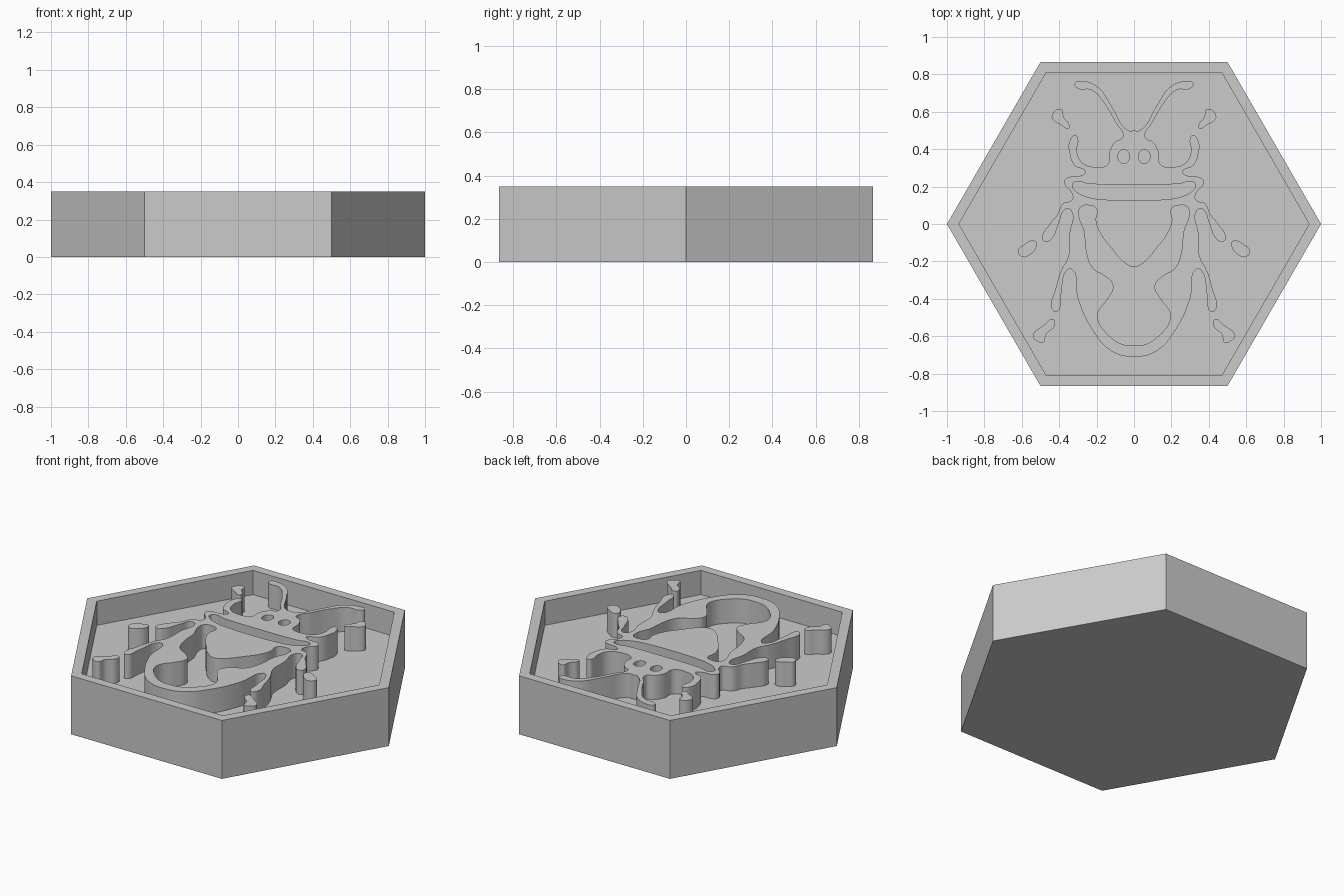
import bpy, bmesh
from math import cos, sin, tau, radians
from mathutils import Vector

HEIGHT = .35      # rim height, also the top of the relief
FLOOR = .205      # tray floor
RIM = .055        # rim width
SINK = .01        # how far the relief runs into the floor

default_cube = bpy.data.objects.get("Cube")
if default_cube:
    bpy.data.objects.remove(default_cube)

# One plain grey for everything
grey = bpy.data.materials.new("plain_grey")
grey.use_nodes = True
colour = (.6, .6, .6, 1)
grey.diffuse_color = colour
grey.node_tree.nodes["Principled BSDF"].inputs["Base Color"].default_value = colour


def add_object(name, mesh):
    mesh.materials.clear()
    mesh.materials.append(grey)
    obj = bpy.data.objects.new(name, mesh)
    bpy.context.collection.objects.link(obj)
    return obj


def mirrored(half):
    """Close a half outline that starts and ends on the centre line."""
    return half + [(-x, y) for x, y in reversed(half[1:-1])]


def flipped(points):
    return [(-x, y) for x, y in points]


def raised_shape(name, outlines):
    """Fill smooth closed outlines (inner ones become holes) and extrude them."""
    curve = bpy.data.curves.new(name, 'CURVE')
    curve.dimensions = '2D'
    curve.fill_mode = 'BOTH'
    curve.resolution_u = 5
    curve.extrude = (HEIGHT - FLOOR + SINK) / 2
    for outline in outlines:
        spline = curve.splines.new('BEZIER')
        spline.bezier_points.add(len(outline) - 1)
        spline.use_cyclic_u = True
        for point, (x, y) in zip(spline.bezier_points, outline):
            point.co = (x, y, 0)
            point.handle_left_type = point.handle_right_type = 'AUTO'
    helper = bpy.data.objects.new(name + "_curve", curve)
    bpy.context.collection.objects.link(helper)
    graph = bpy.context.evaluated_depsgraph_get()
    mesh = bpy.data.meshes.new_from_object(helper.evaluated_get(graph))
    bpy.data.objects.remove(helper)

    # Weld caps to walls so the solid is closed
    bm = bmesh.new()
    bm.from_mesh(mesh)
    bmesh.ops.remove_doubles(bm, verts=bm.verts, dist=.0005)
    bmesh.ops.recalc_face_normals(bm, faces=bm.faces)
    bm.to_mesh(mesh)
    bm.free()
    obj = add_object(name, mesh)
    obj.location.z = (HEIGHT + FLOOR - SINK) / 2
    bpy.ops.object.select_all(action='DESELECT')
    obj.select_set(True)
    bpy.context.view_layer.objects.active = obj
    bpy.ops.object.shade_smooth_by_angle(angle=radians(40))
    return obj


# Hexagonal tray: prism, inset rim, sunken floor
bm = bmesh.new()
base = bm.faces.new([bm.verts.new((cos(tau * i / 6), sin(tau * i / 6), 0)) for i in range(6)])
prism = bmesh.ops.extrude_face_region(bm, geom=[base], use_keep_orig=True)
top = next(g for g in prism["geom"] if isinstance(g, bmesh.types.BMFace))
bmesh.ops.translate(bm, verts=top.verts, vec=Vector((0, 0, HEIGHT)))
bmesh.ops.recalc_face_normals(bm, faces=bm.faces)
bmesh.ops.inset_region(bm, faces=[top], thickness=RIM, use_even_offset=True)
sunk = bmesh.ops.extrude_discrete_faces(bm, faces=[top])["faces"]
bmesh.ops.translate(bm, verts=sunk[0].verts, vec=Vector((0, 0, FLOOR - HEIGHT)))
bmesh.ops.recalc_face_normals(bm, faces=bm.faces)
tray_mesh = bpy.data.meshes.new("hexagonal_tray")
bm.to_mesh(tray_mesh)
bm.free()
add_object("hexagonal_tray", tray_mesh)

# Beetle outline, one side from the brow down to the tail
antenna = [(0, .5), (.03, .5), (.12, .63), (.19, .73), (.28, .765), (.315, .755),
           (.31, .73), (.225, .715), (.155, .64), (.1, .545), (.06, .465)]
head = [(.1, .44), (.13, .39), (.14, .32)]
foreleg = [(.22, .305), (.28, .33), (.305, .39), (.3, .46), (.315, .475), (.345, .44),
           (.345, .38), (.315, .31), (.26, .28), (.28, .26), (.35, .25), (.37, .235),
           (.37, .21), (.335, .17)]
midleg = [(.33, .13), (.38, .11), (.41, .05), (.45, 0), (.49, -.08), (.47, -.095),
          (.44, -.08), (.4, .01), (.365, .08), (.335, .07)]
hindleg = [(.345, -.05), (.35, -.17), (.39, -.25), (.42, -.35), (.44, -.45), (.415, -.47),
           (.39, -.38), (.36, -.25), (.335, -.24)]
abdomen = [(.3, -.4), (.22, -.57), (.12, -.68), (0, -.71)]
body = mirrored(antenna + head + foreleg + midleg + hindleg + abdomen)

# Openings in the beetle: collar slot, wing opening and eyes
collar_slot = mirrored([(0, .21), (.24, .215), (.315, .225), (.33, .205), (.31, .175),
                        (.25, .145), (.15, .13), (0, .125)])
wing_opening = mirrored([(0, -.23), (.06, -.2), (.12, -.13), (.18, -.05), (.205, .02),
                         (.2, .08), (.24, .1), (.285, .09), (.295, .05), (.265, -.04),
                         (.255, -.14), (.22, -.235), (.15, -.28), (.11, -.33), (.14, -.4),
                         (.19, -.47), (.19, -.52), (.14, -.59), (.07, -.64), (0, -.65)])
eye = [(.055 + .031 * cos(tau * i / 8), .36 + .037 * sin(tau * i / 8)) for i in range(8)]
raised_shape("beetle_relief", [body, collar_slot, wing_opening, eye, flipped(eye)])

# Separate feet, mirrored to both sides
feet = {
    "front_foot": [(.44, .575), (.39, .615), (.375, .57), (.345, .53), (.35, .51), (.39, .53),
                   (.425, .55)],
    "middle_foot": [(.62, -.14), (.595, -.115), (.53, -.09), (.52, -.11), (.565, -.17),
                    (.6, -.175)],
    "hind_foot": [(.54, -.6), (.48, -.54), (.43, -.51), (.425, -.545), (.47, -.59),
                  (.485, -.635), (.52, -.625)],
}
for name, outline in feet.items():
    raised_shape("left_" + name, [outline])
    raised_shape("right_" + name, [flipped(outline)])
